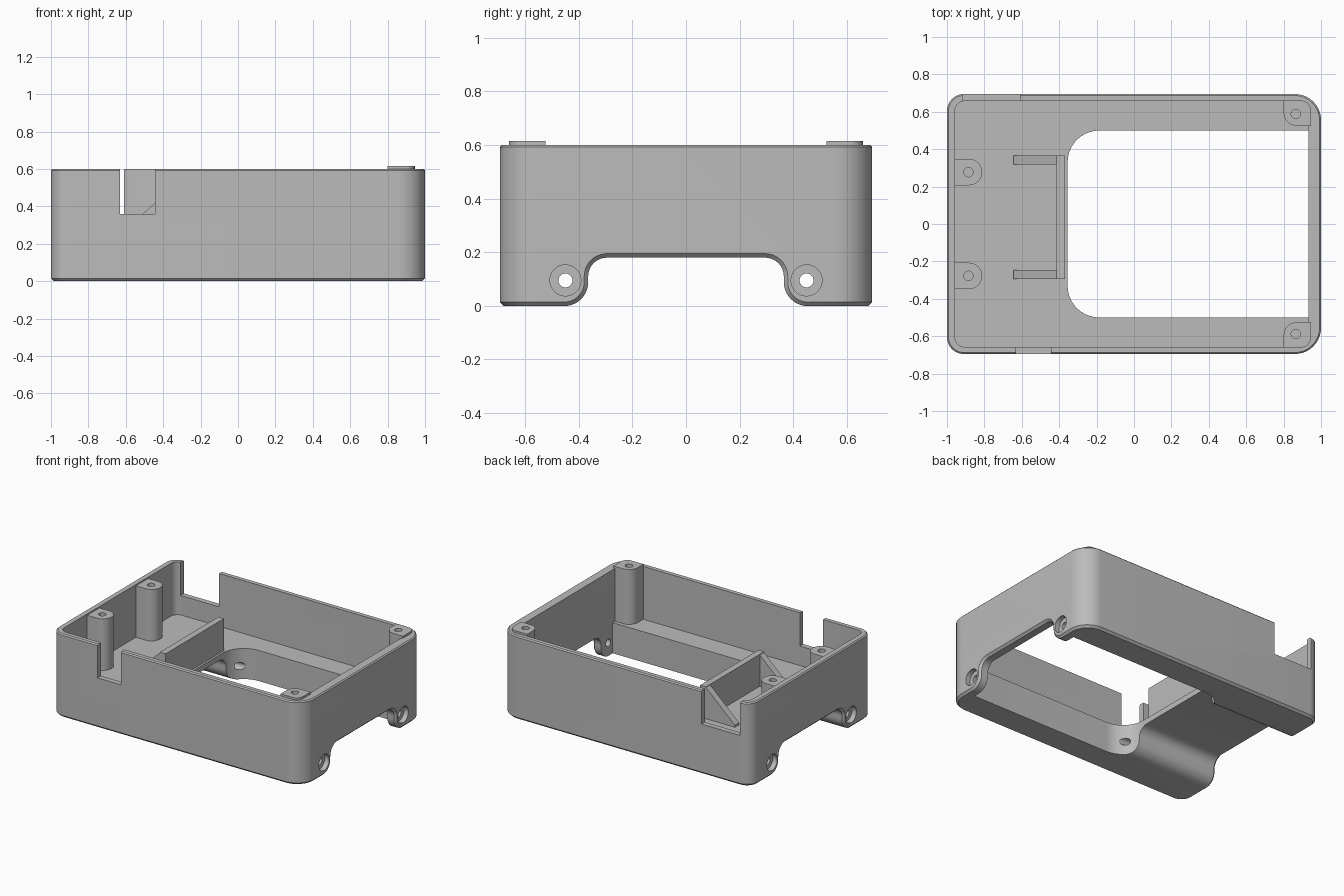
import bpy
import bmesh
from math import cos, sin, pi
from mathutils import Vector

cube = bpy.data.objects.get("Cube")
if cube:
    bpy.data.objects.remove(cube, do_unlink=True)

grey = bpy.data.materials.new("mid grey plastic")
grey.use_nodes = True
COLOUR = (0.5, 0.5, 0.5, 1)
grey.diffuse_color = COLOUR
grey.node_tree.nodes["Principled BSDF"].inputs["Base Color"].default_value = COLOUR

WALL_TOP, FLOOR, HALF_Y = 0.6, 0.22, 0.695


def rounded(corners, steps=10):
    """Outline from (u, v, radius) corners, each turned into an arc."""
    pts = []
    for i, (u, v, r) in enumerate(corners):
        p = Vector((u, v))
        if r <= 0:
            pts.append(p)
            continue
        a = (Vector(corners[i - 1][:2]) - p).normalized()
        b = (Vector(corners[(i + 1) % len(corners)][:2]) - p).normalized()
        centre = p + (a + b) * r
        for k in range(steps + 1):
            t = k / steps * pi / 2
            pts.append(centre - b * r * cos(t) - a * r * sin(t))
    return pts


def rect(x0, x1, y0, y1, r_low=0, r_high=0):
    """Rectangle outline with one radius at the -x end and one at the +x end."""
    return rounded([(x0, y0, r_low), (x1, y0, r_high), (x1, y1, r_high), (x0, y1, r_low)])


def loft(name, rings, chamfers=()):
    """Closed solid through matching rings of 3D points."""
    bm = bmesh.new()
    loops = [[bm.verts.new(p) for p in ring] for ring in rings]
    for lo, hi in zip(loops, loops[1:]):
        for i in range(len(lo)):
            bm.faces.new((lo[i - 1], lo[i], hi[i], hi[i - 1]))
    caps = [bm.faces.new(loops[0]), bm.faces.new(loops[-1])]
    bmesh.ops.recalc_face_normals(bm, faces=bm.faces)
    for edges, size in zip([list(c.edges) for c in caps], chamfers):
        bmesh.ops.bevel(bm, geom=edges, offset=size, segments=1, affect='EDGES')
    mesh = bpy.data.meshes.new(name)
    bm.to_mesh(mesh)
    bm.free()
    mesh.materials.append(grey)
    obj = bpy.data.objects.new(name, mesh)
    bpy.context.collection.objects.link(obj)
    return obj


def prism(name, outline, lo, hi, axis="z", chamfers=()):
    place = {"x": lambda p, h: (h, p[0], p[1]),
             "y": lambda p, h: (p[0], h, p[1]),
             "z": lambda p, h: (p[0], p[1], h)}[axis]
    return loft(name, [[place(p, h) for p in outline] for h in (lo, hi)], chamfers)


def disc(u, v, r, n=32):
    return [(u + r * cos(2 * pi * k / n), v + r * sin(2 * pi * k / n)) for k in range(n)]


def cut(target, cutter):
    cutter.hide_render = True
    mod = target.modifiers.new("cut", 'BOOLEAN')
    mod.operation, mod.solver, mod.object = 'DIFFERENCE', 'EXACT', cutter
    bpy.context.view_layer.objects.active = target
    bpy.ops.object.modifier_apply(modifier=mod.name)
    bpy.data.objects.remove(cutter, do_unlink=True)


def smooth(obj):
    bpy.ops.object.select_all(action='DESELECT')
    obj.select_set(True)
    bpy.context.view_layer.objects.active = obj
    bpy.ops.object.shade_smooth_by_angle(angle=0.5)


def channel_ring(x, d):
    """Underside arch section, grown outwards by d."""
    side, top, base = 0.365 + d, 0.18 + d, d - 0.001
    half = [(-0.48, -0.1, 0), (-0.48, base, 0),
            (-side, base, 0.09 - d), (-side, top, 0.07 + d)]
    mirrored = [(-u, v, r) for u, v, r in reversed(half)]
    return [(x, p[0], p[1]) for p in rounded(half + mirrored)]


# Case: rounded block, hollowed, with a floor opening and an arched underside
case = prism("case", rect(-1, 1, -HALF_Y, HALF_Y, 0.09, 0.14), 0, WALL_TOP,
             chamfers=(0.015, 0.008))
cut(case, prism("cavity", rect(-0.957, 0.933, -0.657, 0.657, 0.05, 0.09), FLOOR, 1))
cut(case, prism("opening", rect(-0.355, 0.933, -0.5, 0.5, 0.17, 0), -0.1, 0.3))
cut(case, loft("channel", [channel_ring(-1.02, 0.035), channel_ring(-0.985, 0),
                           channel_ring(0.985, 0), channel_ring(1.02, 0.035)]))

# Counterbored holes along the legs
for y in (-0.45, 0.45):
    cut(case, prism("bore", disc(y, 0.095, 0.026), -1.1, 1.1, "x"))
    for end in (-1, 1):
        cut(case, prism("counterbore", disc(y, 0.095, 0.058), end * 0.965, end * 1.1, "x"))

# Notches in the front and back walls
cut(case, prism("front_notch", rect(-0.63, -0.445, -0.8, -0.6), 0.36, 0.8))
cut(case, prism("back_notch", rect(-0.917, -0.61, 0.6, 0.8), 0.36, 0.8))
smooth(case)

# Screw posts: tall ones in the +x corners, lower ones against the -x wall
for side, label in ((-1, "front"), (1, "back")):
    corner = rounded([(0.8, side * 0.525, 0.07), (0.945, side * 0.525, 0),
                      (0.945, side * 0.66, 0.05), (0.8, side * 0.66, 0)])
    post = prism(label + "_corner_post", corner, 0.2, 0.615)
    cut(post, prism("screw_hole", disc(0.865, side * 0.588, 0.025), 0.4, 0.8))
    smooth(post)

    y = side * 0.277
    post = prism(label + "_wall_post", rect(-0.97, -0.812, y - 0.07, y + 0.07, 0, 0.069),
                 0.2, 0.59)
    cut(post, prism("screw_hole", disc(-0.885, y, 0.025), 0.4, 0.8))
    smooth(post)

# Upright divider with a triangular gusset at each end
prism("divider", rect(-0.415, -0.37, -0.295, 0.367), 0.2, 0.45)
gusset = [(-0.645, 0.2), (-0.645, 0.235), (-0.41, 0.45), (-0.41, 0.2)]
for label, y in (("front", -0.294), ("back", 0.318)):
    prism(label + "_gusset", gusset, y, y + 0.048, "y")
